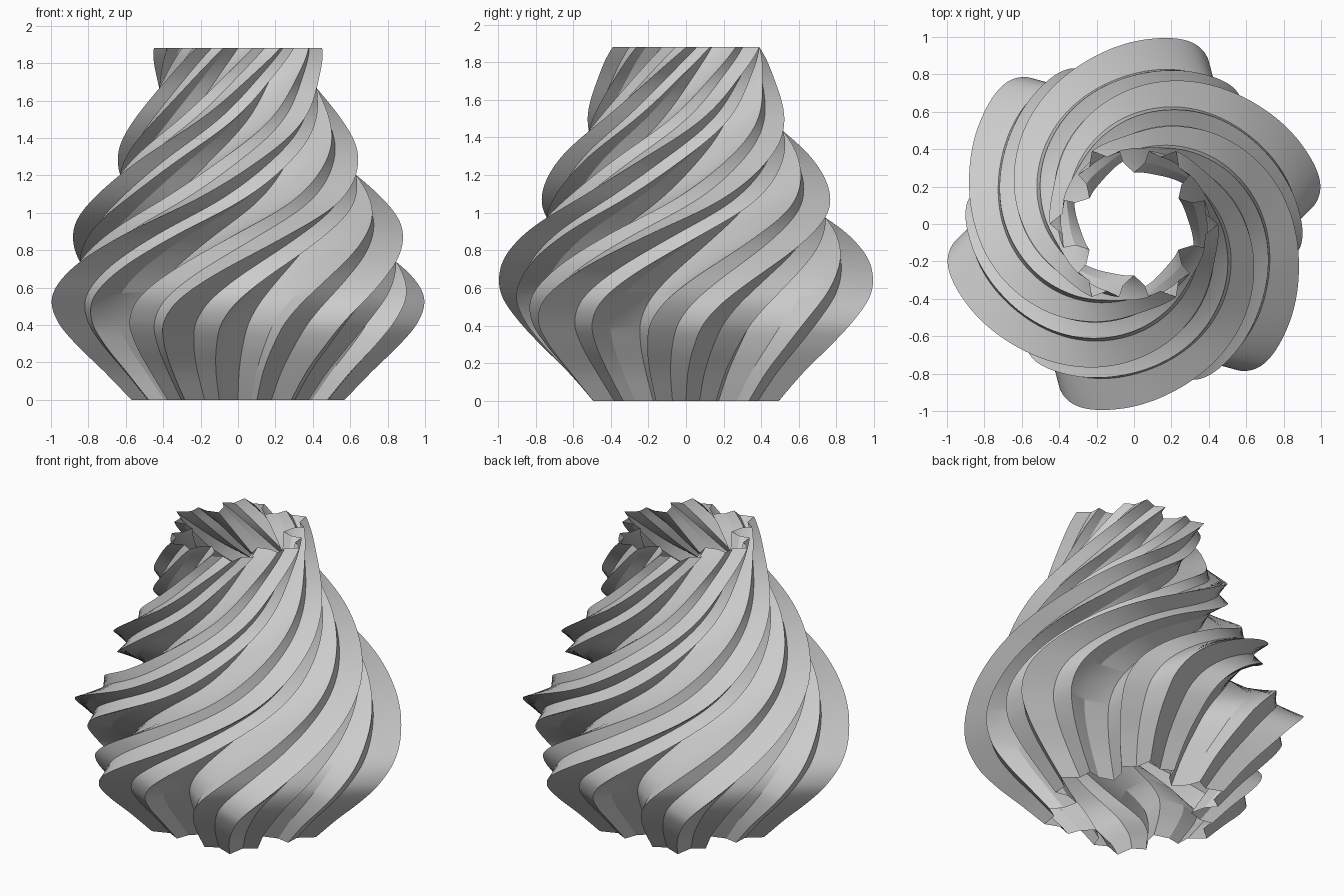
import bpy, bmesh, math

if "Cube" in bpy.data.objects:
    bpy.data.objects.remove(bpy.data.objects["Cube"])

HEIGHT, RINGS = 1.88, 130

# (height, radius of the main ridges, twist in degrees)
PROFILE = [(0, .57, 0), (.15, .715, .8), (.3, .87, 3), (.42, .97, 6), (.55, 1.02, 13),
           (.7, .99, 26), (.88, .905, 47), (1.07, .80, 73.5), (1.3, .675, 102),
           (1.5, .56, 129), (1.7, .475, 154.5), (1.88, .45, 180)]

# One sixth of the star section as (degrees, radius ratio):
# main ridge, shoulder, minor ridge, notch wall, deep valley, then mirrored back
HALF = [(0, 1.0), (8.5, .855), (18.5, .885), (20, .74), (30, .61)]
SECTION = HALF + [(60 - a, s) for a, s in HALF[-2:0:-1]]


def sample(z, col):
    """Smooth curve through one column of the profile."""
    n = len(PROFILE)

    def slope(i):
        a, b = PROFILE[max(i - 1, 0)], PROFILE[min(i + 1, n - 1)]
        return (b[col] - a[col]) / (b[0] - a[0])

    i = max(k for k in range(n - 1) if PROFILE[k][0] <= z + 1e-9)
    p, q = PROFILE[i], PROFILE[i + 1]
    h = q[0] - p[0]
    t = (z - p[0]) / h
    return ((2*t**3 - 3*t**2 + 1) * p[col] + (t**3 - 2*t**2 + t) * h * slope(i)
            + (3*t**2 - 2*t**3) * q[col] + (t**3 - t**2) * h * slope(i + 1))


# Twisted pleated sheet, open at both ends
bm = bmesh.new()
star = [(math.radians(60 * n + a), s) for n in range(6) for a, s in SECTION]
sides = len(star)
rings = []
for j in range(RINGS + 1):
    z = HEIGHT * j / RINGS
    r, twist = sample(z, 1), math.radians(sample(z, 2))
    rings.append([bm.verts.new((r * s * math.cos(twist + a), r * s * math.sin(twist + a), z))
                  for a, s in star])
for low, high in zip(rings, rings[1:]):
    for k in range(sides):
        m = (k + 1) % sides
        bm.faces.new((low[k], low[m], high[m], high[k]))
mesh = bpy.data.meshes.new("pleated_shade")
bm.to_mesh(mesh)
bm.free()

shade = bpy.data.objects.new("pleated_shade", mesh)
bpy.context.collection.objects.link(shade)
grey = bpy.data.materials.new("plain_grey")
grey.diffuse_color = (.6, .6, .6, 1)
grey.use_nodes = True
grey.node_tree.nodes["Principled BSDF"].inputs["Base Color"].default_value = grey.diffuse_color
mesh.materials.append(grey)

bpy.context.view_layer.objects.active = shade
shade.select_set(True)
bpy.ops.object.shade_smooth_by_angle(angle=math.radians(25))
